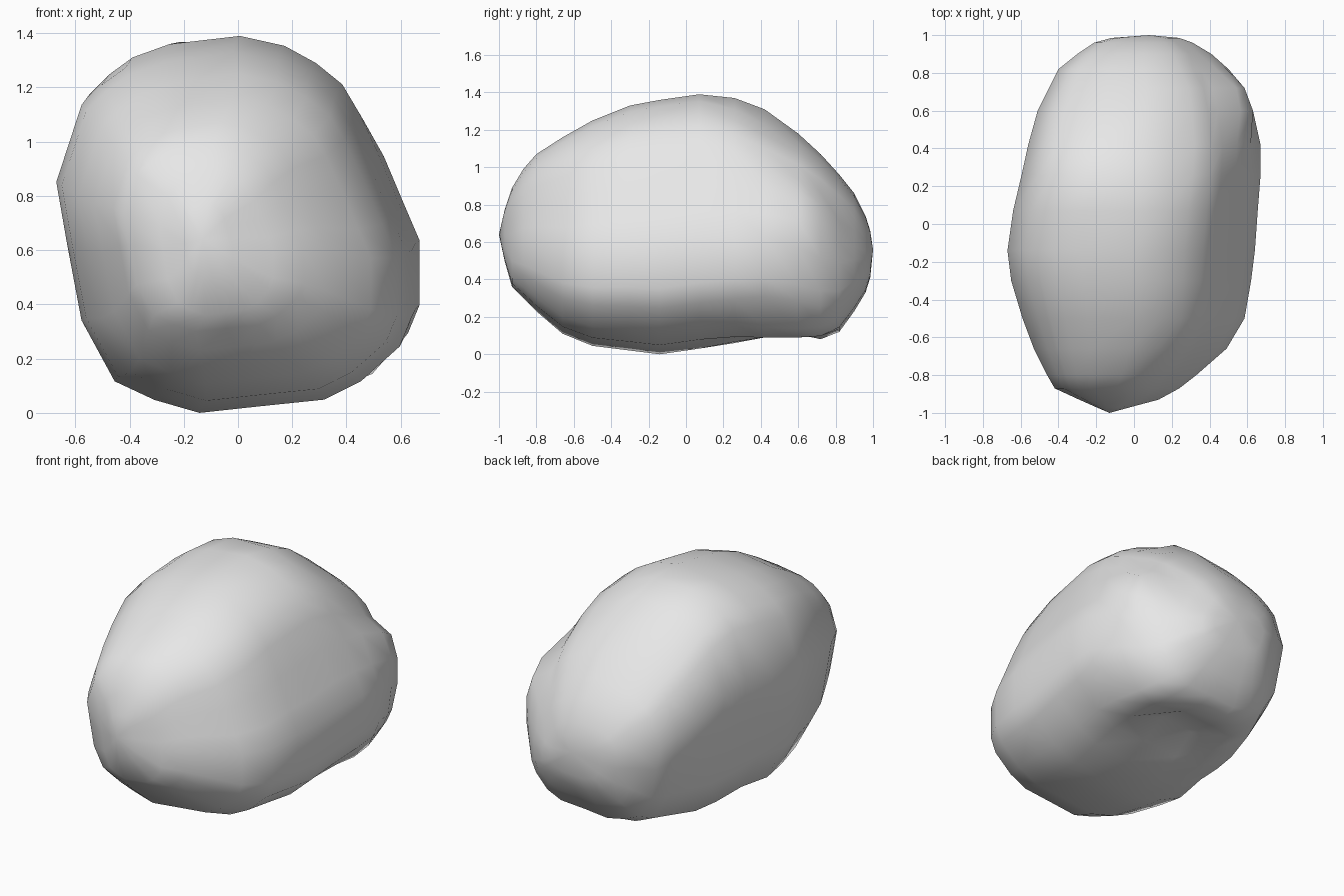
import bpy
import bmesh
import math

if "Cube" in bpy.data.objects:
    bpy.data.objects.remove(bpy.data.objects["Cube"])

# Cross-section outline of the boulder (x, z), seen from the front
outline = [(0, 1.39), (.17, 1.355), (.29, 1.29), (.39, 1.21), (.45, 1.11), (.53, .94),
           (.61, .75), (.67, .61), (.67, .36), (.625, .25), (.48, .12), (.34, .05),
           (.1, .025), (-.13, 0), (-.3, .05), (-.45, .12), (-.575, .35), (-.63, .64),
           (-.67, .87), (-.575, 1.16), (-.5, 1.235), (-.41, 1.3), (-.27, 1.35)]

# Stations from front to back: y, left, right, bottom, top
stations = [(-.97, -.2, -.02, .5, .77), (-.93, -.29, .13, .36, .89),
            (-.87, -.42, .24, .3, .99), (-.8, -.46, .33, .23, 1.07),
            (-.66, -.53, .49, .11, 1.16), (-.5, -.59, .585, .045, 1.25),
            (-.3, -.65, .62, .02, 1.33), (-.14, -.67, .64, 0, 1.36),
            (.07, -.64, .655, .03, 1.39), (.26, -.595, .67, .06, 1.37),
            (.42, -.56, .67, .09, 1.31), (.6, -.51, .63, .09, 1.18),
            (.72, -.45, .585, .08, 1.07), (.82, -.4, .5, .12, .96),
            (.9, -.3, .41, .23, .86), (.96, -.21, .31, .33, .74),
            (.985, -.12, .24, .41, .66)]

bm = bmesh.new()


def bump(y, centre, width):
    return math.exp(-((y - centre) / width) ** 2)


def ring(y, left, right, bottom, top):
    """Outline fitted into the box of one station, with local dents and bulges."""
    verts = []
    for px, pz in outline:
        x = left + (right - left) * (px + .67) / 1.34
        z = bottom + (top - bottom) * pz / 1.39
        if px < -.25 and pz < .4:              # fuller lower left edge
            z -= .1 * bump(y, .4, .25)
        if px > .3 and pz < .2:                # fuller lower right edge
            z -= .06 * bump(y, .5, .2)
        if px > .5 and .7 < pz < 1:            # bulge high on the right
            x += .07 * bump(y, .68, .15)
            z += .05 * bump(y, .68, .15)
        if px > .6 and pz < .4:                # tucked in below that bulge
            x -= .04 * bump(y, .7, .15)
        if .15 < px < .5 and pz > 1:           # flattened top right
            z -= .05 * bump(y, .42, .2)
        if px < -.2 and pz > 1.1:              # raised top left
            z += .035 * bump(y, .27, .17)
        z = min(max(z, bottom), top)
        if -.2 < px < .2 and pz < .03:         # dimple underneath
            z += .06 * bump(y, .45, .13)
        verts.append(bm.verts.new((min(x, right), y, z)))
    return verts


# Loft the rings and close both ends with a point
rings = [ring(*s) for s in stations]
n = len(outline)
for a, b in zip(rings, rings[1:]):
    for i in range(n):
        j = (i + 1) % n
        bm.faces.new((a[i], a[j], b[j], b[i]))
for end, tip in ((rings[0], (-.13, -1, .64)), (rings[-1], (.08, 1, .56))):
    point = bm.verts.new(tip)
    for i in range(n):
        bm.faces.new((end[i], end[(i + 1) % n], point))
bmesh.ops.recalc_face_normals(bm, faces=bm.faces[:])
for f in bm.faces:
    f.smooth = True

# Boulder object with its single grey
mesh = bpy.data.meshes.new("boulder")
bm.to_mesh(mesh)
bm.free()
grey = bpy.data.materials.new("stone_grey")
grey.diffuse_color = (.8, .8, .8, 1)
grey.use_nodes = True
grey.node_tree.nodes["Principled BSDF"].inputs["Base Color"].default_value = grey.diffuse_color
mesh.materials.append(grey)
boulder = bpy.data.objects.new("boulder", mesh)
bpy.context.collection.objects.link(boulder)
